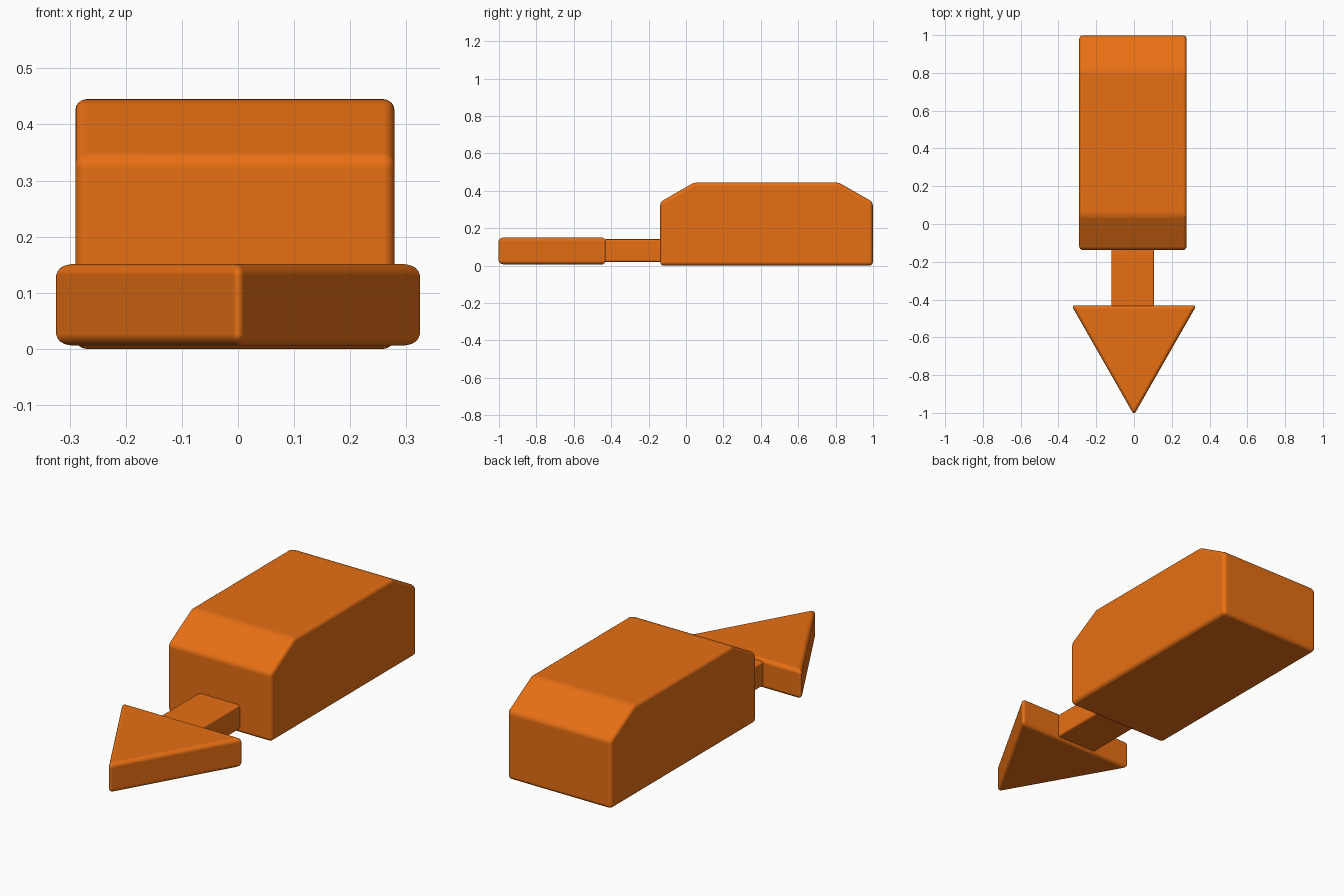
import bpy, bmesh
from mathutils import Vector

if "Cube" in bpy.data.objects:
    bpy.data.objects.remove(bpy.data.objects["Cube"])

orange = bpy.data.materials.new("orange")
orange.diffuse_color = (0.8, 0.16, 0.007, 1)
orange.use_nodes = True
orange.node_tree.nodes["Principled BSDF"].inputs["Base Color"].default_value = orange.diffuse_color


def prism(name, outline, sweep, bevel):
    """Extrude a flat outline along sweep and round its edges."""
    bm = bmesh.new()
    face = bm.faces.new([bm.verts.new(p) for p in outline])
    ext = bmesh.ops.extrude_face_region(bm, geom=[face], use_keep_orig=True)
    verts = [g for g in ext["geom"] if isinstance(g, bmesh.types.BMVert)]
    bmesh.ops.translate(bm, verts=verts, vec=Vector(sweep))
    bmesh.ops.recalc_face_normals(bm, faces=bm.faces)
    for f in bm.faces:
        f.smooth = True
    mesh = bpy.data.meshes.new(name)
    bm.to_mesh(mesh)
    bm.free()
    mesh.materials.append(orange)
    obj = bpy.data.objects.new(name, mesh)
    bpy.context.collection.objects.link(obj)
    mod = obj.modifiers.new("rounded_edges", 'BEVEL')
    mod.width = bevel
    mod.segments = 4
    mod.limit_method = 'ANGLE'
    mod.angle_limit = 0.35
    mod.harden_normals = True
    return obj


# Main block with sloped front and back top edges
profile = [(-0.138, 0), (0.999, 0), (0.999, 0.34), (0.815, 0.445),
           (0.045, 0.445), (-0.138, 0.34)]
prism("body", [(-0.29, y, z) for y, z in profile], (0.569, 0, 0), 0.02)

# Flat connecting bar
bar = [(-0.12, 0.02), (0.107, 0.02), (0.107, 0.141), (-0.12, 0.141)]
prism("connecting_bar", [(x, -0.44, z) for x, z in bar], (0, 0.31, 0), 0.01)

# Triangular pointer, tip to the front
tri = [(-0.331, -0.431), (0.331, -0.431), (0, -1.011)]
prism("arrow_head", [(x, y, 0.006) for x, y in tri], (0, 0, 0.145), 0.02)
